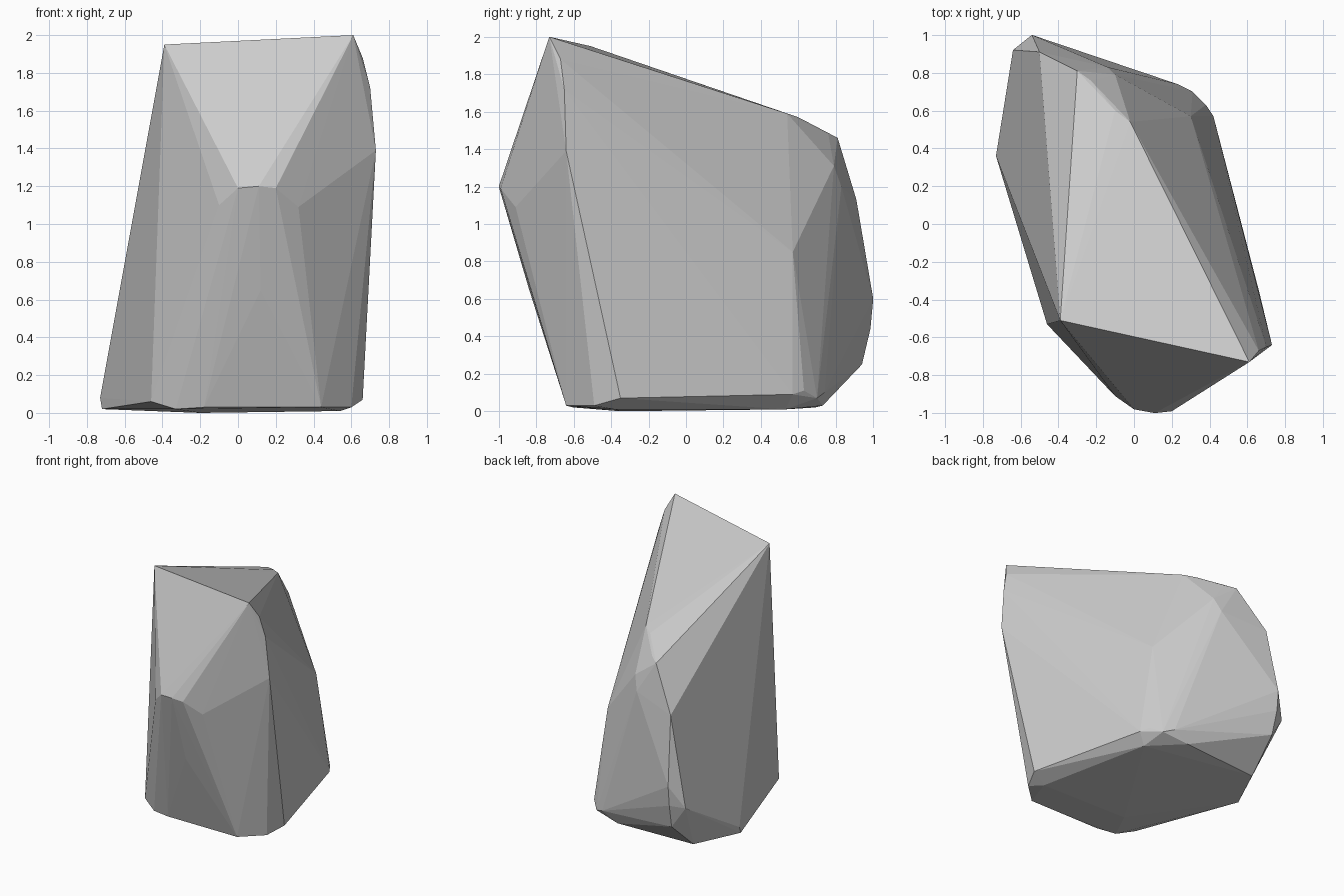
import bpy
import bmesh

# Remove the default cube only
default_cube = bpy.data.objects.get("Cube")
if default_cube:
    bpy.data.objects.remove(default_cube, do_unlink=True)


def make_material(name, value):
    """A plain grey material, shown in the viewport and in renders."""
    material = bpy.data.materials.new(name)
    material.use_nodes = True
    colour = (value, value, value, 1)
    material.diffuse_color = colour
    shader = next(n for n in material.node_tree.nodes if n.type == "BSDF_PRINCIPLED")
    shader.inputs["Base Color"].default_value = colour
    shader.inputs["Roughness"].default_value = 1
    return material


def make_hull(name, corner_groups, material):
    """Wrap a faceted convex stone around the groups of corner points."""
    bm = bmesh.new()
    for group in corner_groups:
        for corner in group:
            bm.verts.new(corner)
    bmesh.ops.convex_hull(bm, input=bm.verts[:])
    # Discard points that ended up inside the stone
    loose = [v for v in bm.verts if not v.link_faces]
    bmesh.ops.delete(bm, geom=loose, context="VERTS")
    bmesh.ops.recalc_face_normals(bm, faces=bm.faces[:])
    for face in bm.faces:
        face.smooth = False
    mesh = bpy.data.meshes.new(name)
    bm.to_mesh(mesh)
    bm.free()
    mesh.materials.append(material)
    stone = bpy.data.objects.new(name, mesh)
    bpy.context.collection.objects.link(stone)
    return stone


# Sloping top: two front peaks and the chipped rear rim
top_rim = [
    (.61, -.73, 2), (-.39, -.51, 1.95), (.66, -.67, 1.88),
    (-.02, .54, 1.59), (-.1, .6, 1.57), (-.23, .76, 1.48), (-.3, .81, 1.46),
]

# Front nose: a short ridge with the shoulders beside it
front_ridge = [
    (0, -.98, 1.19), (.11, -1, 1.2), (.2, -.99, 1.19),
    (-.1, -.91, 1.1), (.32, -.91, 1.09), (.12, -.838, .65),
]

# Side running from the front edge to the rear corner
side_edge = [
    (.7, -.65, 1.72), (.73, -.64, 1.39), (.3, .57, .85),
    (.42, .57, .09), (.38, .63, .11),
]

# Rounded back corner
back_corner = [
    (-.1, .79, 1.31), (-.14, .83, 1.2), (-.5, .91, 1.13),
    (-.54, 1, .6), (-.54, .985, .44), (-.64, .92, .42), (-.53, .94, .25),
    (.31, .7, .07), (.23, .74, .1),
]

# Worn lower rim and resting face
base_rim = [
    (-.73, .36, .08), (-.72, .33, .02), (-.46, -.53, .06),
    (-.33, -.6, .02), (-.18, -.64, .03), (.44, -.64, .03),
    (.6, -.49, .03), (.66, -.35, .07), (.54, -.38, .01),
    (.35, .53, .01), (.1, .73, .03), (-.55, .69, .02), (-.2, -.35, 0),
]

stone_grey = make_material("stone_grey", .6)
make_hull("boulder", [top_rim, front_ridge, side_edge, back_corner, base_rim], stone_grey)
